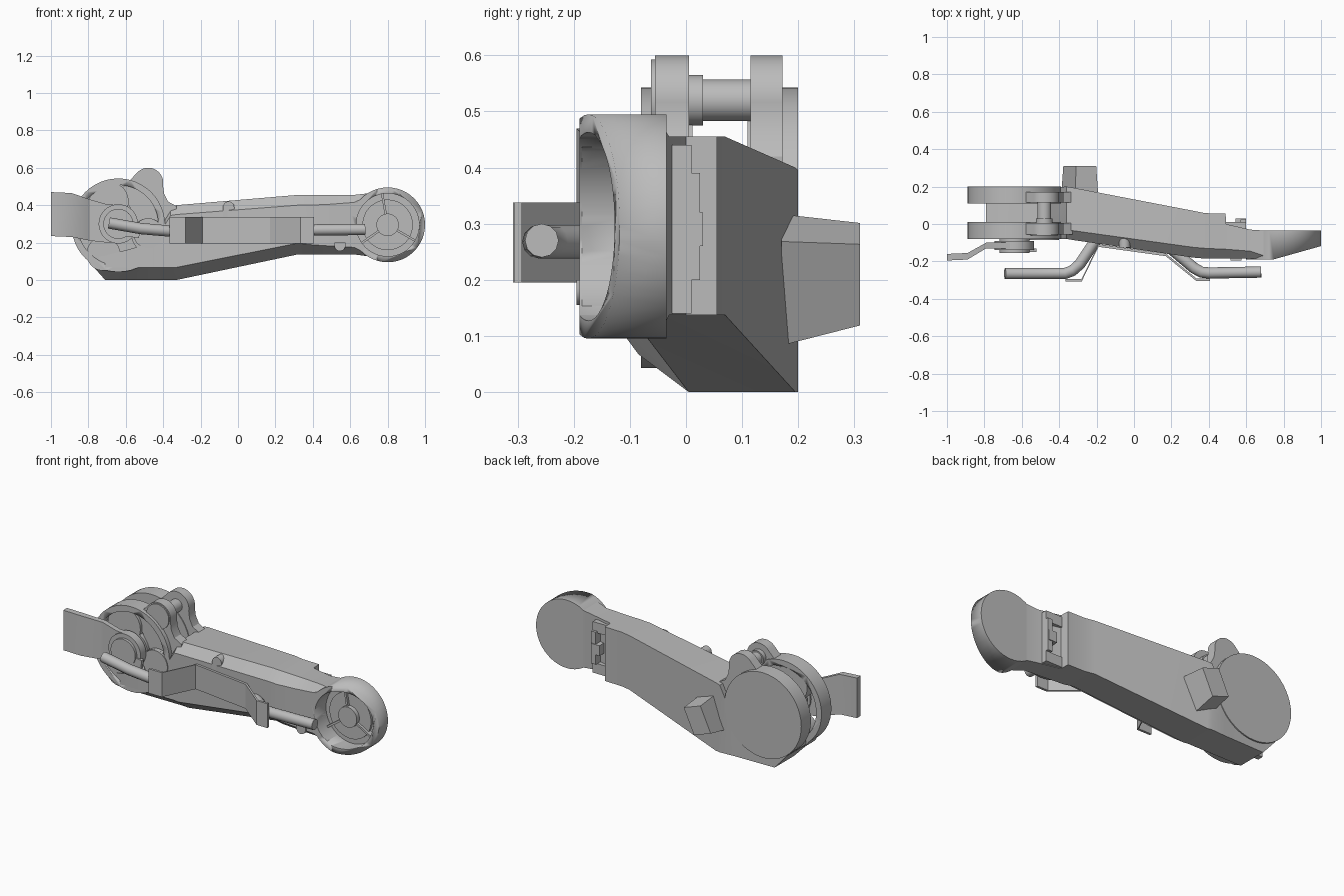
import bpy, bmesh, math
from mathutils import Matrix

cube = bpy.data.objects.get("Cube")
if cube:
    bpy.data.objects.remove(cube)

grey = bpy.data.materials.new("plain_grey")
grey.use_nodes = True
colour = (0.5, 0.5, 0.5, 1)
grey.diffuse_color = colour
grey.node_tree.nodes["Principled BSDF"].inputs["Base Color"].default_value = colour


def activate(ob):
    bpy.ops.object.select_all(action='DESELECT')
    ob.select_set(True)
    bpy.context.view_layer.objects.active = ob


def finish(name, bm):
    bmesh.ops.remove_doubles(bm, verts=bm.verts, dist=1e-5)
    bmesh.ops.recalc_face_normals(bm, faces=bm.faces)
    me = bpy.data.meshes.new(name)
    bm.to_mesh(me)
    bm.free()
    me.materials.append(grey)
    ob = bpy.data.objects.new(name, me)
    bpy.context.collection.objects.link(ob)
    activate(ob)
    bpy.ops.object.shade_smooth_by_angle(angle=math.radians(30))
    return ob


def skin(name, rings):
    """Solid through a row of matching cross-sections."""
    bm = bmesh.new()
    rows = [[bm.verts.new(p) for p in r] for r in rings]
    n = len(rows[0])
    for a, b in zip(rows, rows[1:]):
        for i in range(n):
            j = (i + 1) % n
            bm.faces.new((a[i], a[j], b[j], b[i]))
    bm.faces.new(rows[0])
    bm.faces.new(rows[-1])
    return finish(name, bm)


def plate(name, pts, y0, y1):
    return skin(name, [[(x, y, z) for x, z in pts] for y in (y0, y1)])


def arc(x, z, r, a0=0, a1=360, n=48):
    last = n if a1 - a0 == 360 else n - 1
    return [(x + r * math.cos(math.radians(a0 + (a1 - a0) * i / last)),
             z + r * math.sin(math.radians(a0 + (a1 - a0) * i / last))) for i in range(n)]


def disc(name, x, z, r, y0, y1):
    return plate(name, arc(x, z, r), y0, y1)


def section(x, yf, yb, z0, z1, top=0, low=0):
    return [(x, yb, z1), (x, yb, z0), (x, yf + low, z0),
            (x, yf, z0 + low * 0.75), (x, yf, z1 - top), (x, yf + top, z1)]


def loft(name, stations):
    return skin(name, [section(*s) for s in stations])


def box(name, centre, size, turn=0, axis='Y'):
    bm = bmesh.new()
    m = Matrix.Translation(centre) @ Matrix.Rotation(math.radians(turn), 4, axis)
    bmesh.ops.create_cube(bm, size=1, matrix=m @ Matrix.Diagonal((*size, 1)))
    return finish(name, bm)


def cut(ob, cutter, keep=False):
    mod = ob.modifiers.new("cut", 'BOOLEAN')
    mod.operation, mod.solver, mod.object = 'DIFFERENCE', 'EXACT', cutter
    activate(ob)
    bpy.ops.object.modifier_apply(modifier=mod.name)
    if not keep:
        bpy.data.objects.remove(cutter)


# Main arm, tapering and stepping forward to the round end
arm = loft("arm_body", [
    (-0.79, -0.06, 0.19, 0.09, 0.12, 0, 0.02),
    (-0.71, -0.08, 0.19, 0.0, 0.13, 0, 0.09),
    (-0.45, -0.08, 0.195, 0.0, 0.2, 0, 0.09),
    (-0.36, -0.08, 0.2, 0.0, 0.395, 0.05, 0.09),
    (-0.33, -0.085, 0.195, 0.0, 0.4, 0.05, 0.09),
    (0.32, -0.18, 0.07, 0.137, 0.455, 0.055, 0.08),
    (0.38, -0.185, 0.058, 0.137, 0.455, 0.055, 0.07),
    (0.49, -0.185, 0.055, 0.137, 0.455, 0.05, 0.06),
    (0.492, -0.185, 0.0, 0.137, 0.455, 0.05, 0.06),
    (0.62, -0.185, -0.03, 0.137, 0.455, 0.04, 0.05),
    (0.71, -0.185, -0.036, 0.125, 0.465, 0.01, 0.01)])

# Round cup with a slanted front rim
CX, CZ = 0.8, 0.295
cup = disc("round_cup", CX, CZ, 0.2, -0.19, -0.035)
slant = math.degrees(math.atan2(0.07, 0.25))
cut(cup, box("rim_cutter", (0.9, -0.25, CZ), (0.5, 0.2, 0.6), slant, 'Z'))
hollow = disc("cup_cutter", CX, CZ, 0.168, -0.4, -0.085)
cut(cup, hollow, keep=True)
cut(arm, hollow)
disc("cup_floor", CX, CZ, 0.135, -0.1, -0.08)
disc("cup_hub", CX, CZ, 0.06, -0.125, -0.08)
for a in (100, 215, 330):
    d = math.radians(a)
    box("cup_rib", (CX + 0.11 * math.cos(d), -0.1, CZ + 0.11 * math.sin(d)),
        (0.12, 0.03, 0.012), -a)

# Back latch pieces beside the cup
box("latch_plate", (0.585, 0.0, 0.295), (0.03, 0.05, 0.19))
box("latch_peg", (0.57, -0.01, 0.29), (0.055, 0.08, 0.06))
for z in (0.17, 0.41):
    box("latch_shoulder", (0.54, -0.01, z), (0.12, 0.04, 0.06))

# Fork: solid rear disc and open front ring with lobes
FX, FZ = -0.64, 0.293
disc("rear_disc", FX, FZ, 0.25, 0.11, 0.2)
ring = disc("front_ring", FX, FZ, 0.25, -0.08, 0.012)
cut(ring, disc("ring_cutter", FX, FZ, 0.215, -0.2, 0.2))
for x, z, r in ((-0.64, 0.3, 0.1), (-0.69, 0.42, 0.105),
                (-0.72, 0.14, 0.09), (-0.48, 0.24, 0.09)):
    disc("front_lobe", x, z, r, -0.072, 0.01)
disc("lobe_cap", -0.48, 0.25, 0.08, -0.085, -0.06)

# Ears with a cross pin
ear = [(-0.63, 0.48)] + arc(-0.48, 0.52, 0.08, 140, -10, 20) + [
    (-0.395, 0.46), (-0.375, 0.42), (-0.33, 0.395), (-0.33, 0.2), (-0.5, 0.25)]
for name, y0, y1 in (("front_ear", -0.055, 0.005), ("rear_ear", 0.115, 0.172)):
    plate(name, ear, y0, y1)
disc("ear_pin", -0.48, 0.52, 0.037, -0.03, 0.14)
disc("ear_pin_collar", -0.48, 0.52, 0.045, 0.0, 0.03)
disc("ear_pin_head", -0.48, 0.52, 0.073, -0.062, -0.05)

# Side tab, bent outwards from the fork hub
loft("side_tab", [(-1.0, -0.195, -0.16, 0.235, 0.47),
                  (-0.89, -0.19, -0.155, 0.23, 0.465),
                  (-0.79, -0.13, -0.1, 0.21, 0.43),
                  (-0.7, -0.13, -0.1, 0.2, 0.405),
                  (-0.64, -0.13, -0.1, 0.2, 0.4)])
disc("tab_hub", -0.64, 0.3, 0.105, -0.14, -0.09)
disc("tab_hub_cap", -0.64, 0.3, 0.08, -0.155, -0.08)
box("tab_link", (-0.57, -0.14, 0.26), (0.09, 0.02, 0.06), 8)

# Bent handle rod
def rod(name, pts):
    cu = bpy.data.curves.new(name, 'CURVE')
    cu.dimensions = '3D'
    cu.bevel_depth, cu.bevel_resolution, cu.use_fill_caps = 0.03, 4, True
    sp = cu.splines.new('POLY')
    sp.points.add(len(pts) - 1)
    for p, co in zip(sp.points, pts):
        p.co = (*co, 1)
    ob = bpy.data.objects.new(name, cu)
    bpy.context.collection.objects.link(ob)
    cu.materials.append(grey)
    activate(ob)
    bpy.ops.object.convert(target='MESH')
    bpy.ops.object.shade_smooth_by_angle(angle=math.radians(40))


rod("left_rod", [(-0.69, -0.265, 0.305), (-0.52, -0.265, 0.275), (-0.37, -0.265, 0.262),
                 (-0.33, -0.25, 0.262), (-0.29, -0.215, 0.262), (-0.2, -0.08, 0.262)])
rod("right_rod", [(0.68, -0.257, 0.27), (0.4, -0.262, 0.268), (0.36, -0.257, 0.268),
                  (0.32, -0.235, 0.268), (0.16, -0.1, 0.268)])

# Folded guard strip in front of the rod
loft("guard_strip", [(x, y, y + 0.014, 0.195, 0.338) for x, y in (
    (-0.365, -0.308), (-0.28, -0.308), (-0.19, -0.122), (0.17, -0.172),
    (0.335, -0.306), (0.405, -0.306))])

# Small bosses on the arm
plate("top_boss", arc(-0.05, 0.39, 0.03, 0, 180, 16) + [(-0.08, 0.33), (-0.02, 0.33)],
      -0.125, -0.05)
plate("bottom_boss", arc(0.545, 0.185, 0.03, 180, 360, 16) + [(0.575, 0.2), (0.515, 0.2)],
      -0.195, -0.12)

# Tilted block on the back
block = box("rear_block", (-0.29, 0.24, 0.2), (0.13, 0.14, 0.2), 22)
for v in block.data.vertices:
    if v.co.y > 0.25:
        v.co.x = -0.29 + (v.co.x + 0.29) * 0.9
        v.co.z = 0.21 + (v.co.z - 0.2) * 0.78
